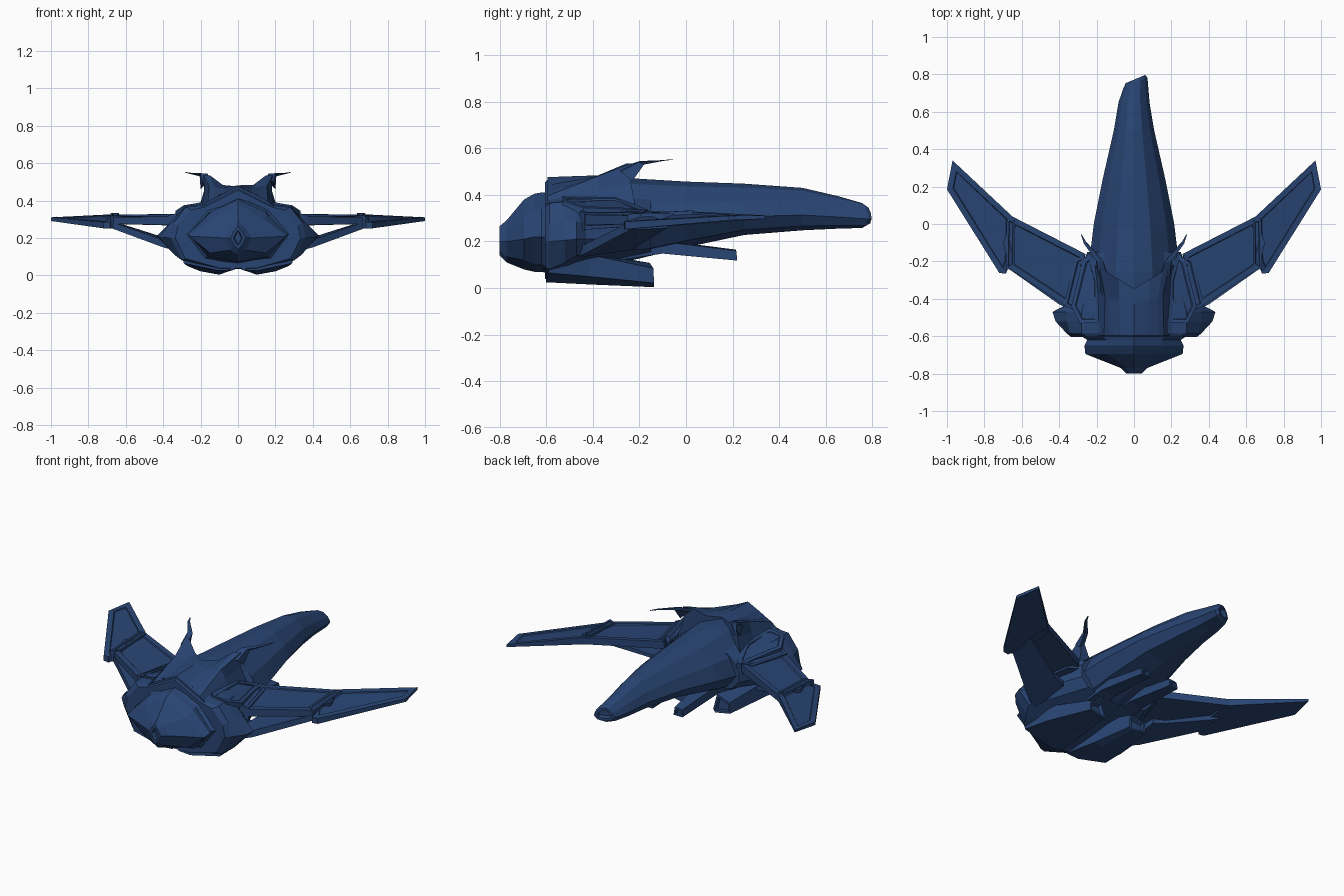
import bpy, bmesh

mat = bpy.data.materials.new("hull_blue")
mat.diffuse_color = (0.022, 0.06, 0.175, 1)


def loft(name, rings, mirror=False, panel=None):
    """Skin equal-sized rings of 3D points; panel=(cap, width, depth) insets an end cap."""
    bm = bmesh.new()
    vs = [[bm.verts.new(p) for p in r] for r in rings]
    n = len(rings[0])
    for a, b in zip(vs, vs[1:]):
        for i in range(n):
            j = (i + 1) % n
            bm.faces.new((a[i], a[j], b[j], b[i]))
    caps = [bm.faces.new(vs[0][::-1]), bm.faces.new(vs[-1])]
    bmesh.ops.recalc_face_normals(bm, faces=bm.faces)
    if panel:
        cap = caps[panel[0]]
        bmesh.ops.inset_region(bm, faces=[cap], thickness=panel[1], use_even_offset=True)
        bmesh.ops.inset_region(bm, faces=[cap], thickness=0.005, depth=panel[2])
    me = bpy.data.meshes.new(name)
    bm.to_mesh(me)
    bm.free()
    me.materials.append(mat)
    ob = bpy.data.objects.new(name, me)
    bpy.context.collection.objects.link(ob)
    if mirror:
        m = ob.modifiers.new("mirror", 'MIRROR')
        m.use_bisect_axis[0] = False
        m.use_mirror_merge = False
    return ob


def sym(y, half, shear=0.0):
    """Full ring from a half profile (x, z), top centre to bottom centre."""
    right = [(x, y + shear * x, z) for x, z in half]
    left = [(-x, y + shear * x, z) for x, z in half[-2:0:-1]]
    return right + left


def slab(name, pts, inset=0.03):
    """Mirrored plate from (x, y, z_bottom, z_top) corners with a recessed top panel."""
    return loft(name, [[(x, y, b) for x, y, b, t in pts],
                       [(x, y, t) for x, y, b, t in pts]], True, (1, inset, -0.006))


# long tapering tail hull, slightly skewed at its tip
shape = [(0, 1), (.4, .93), (.8, .66), (1, .36), (.72, .1), (0, 0)]
tail = []
for y, w, zt, zb in [(-.58, .25, .46, .07), (-.25, .245, .472, .115), (0, .215, .457, .175),
                     (.25, .165, .448, .228), (.5, .108, .43, .248), (.65, .083, .395, .255),
                     (.755, .064, .365, .258), (.775, .052, .35, .27)]:
    ring = sym(y, [(w * x, zb + (zt - zb) * z) for x, z in shape])
    if y > .7:
        ring = [(x + .008, yy + .42 * x, z) for x, yy, z in ring]
    tail.append(ring)
loft("tail_hull", tail, panel=(1, .014, -.03))

# faceted nose with a small diamond opening
loft("nose", [
    sym(-.80, [(0, .265), (.022, .235), (.04, .2), (.022, .165), (0, .14)]),
    sym(-.77, [(0, .29), (.04, .255), (.07, .2), (.04, .135), (0, .11)]),
    sym(-.695, [(0, .38), (.14, .30), (.26, .21), (.15, .12), (0, .08)]),
    sym(-.65, [(0, .405), (.15, .335), (.265, .22), (.16, .1), (0, .07)]),
    sym(-.62, [(0, .41), (.15, .34), (.25, .22), (.16, .1), (0, .07)]),
    sym(-.58, [(0, .41), (.18, .36), (.31, .22), (.2, .08), (0, .06)]),
], panel=(0, .014, -.03))

# wide collar body behind the nose
loft("collar_body", [
    sym(-.605, [(0, .455), (.18, .365), (.25, .35), (.32, .27), (.335, .2), (.28, .09), (.1, .04), (0, .04)]),
    sym(-.585, [(0, .472), (.2, .37), (.28, .365), (.345, .28), (.36, .2), (.3, .08), (.1, .035), (0, .035)]),
    sym(-.52, [(0, .474), (.2, .38), (.28, .37), (.36, .285), (.42, .205), (.34, .11), (.1, .05), (0, .05)]),
    sym(-.47, [(0, .474), (.2, .385), (.28, .37), (.36, .285), (.435, .21), (.36, .14), (.1, .06), (0, .06)]),
    sym(-.43, [(0, .474), (.2, .385), (.27, .365), (.34, .28), (.36, .21), (.33, .145), (.1, .07), (0, .07)]),
    sym(-.15, [(0, .45), (.18, .37), (.21, .34), (.25, .29), (.25, .22), (.2, .17), (.1, .14), (0, .14)]),
])

# saddle-shaped dorsal shell
loft("dorsal_shell", [
    sym(-.595, [(0, .476), (.07, .442), (.13, .41), (.16, .395), (.18, .38), (.2, .36), (.1, .3), (0, .3)]),
    sym(-.43, [(0, .482), (.08, .468), (.13, .478), (.155, .478), (.18, .42), (.205, .36), (.1, .3), (0, .3)], .3),
    sym(-.345, [(0, .476), (.08, .483), (.15, .535), (.185, .535), (.182, .45), (.21, .36), (.1, .3), (0, .3)], .6),
])

# swept horns on the shell corners
loft("horn", [
    [(.14, -.29, .515), (.19, -.28, .50), (.20, -.23, .46), (.15, -.24, .51)],
    [(.165, -.2, .545), (.20, -.2, .541), (.205, -.18, .53), (.18, -.18, .535)],
    [(.255, -.1, .549), (.268, -.105, .548), (.27, -.095, .546), (.26, -.09, .547)],
    [(.28, -.058, .553), (.283, -.059, .553), (.283, -.056, .551), (.28, -.055, .551)],
], True)

# shoulder armour over the wing roots, with an outer rail
slab("shoulder_plate", [(.19, -.53, .28, .392), (.29, -.53, .28, .375), (.335, -.44, .28, .345),
                        (.275, -.2, .28, .335), (.235, -.15, .28, .33), (.19, -.3, .28, .39)], .02)
slab("wing_root_rail", [(.29, -.47, .25, .34), (.375, -.435, .25, .322), (.315, -.19, .27, .325),
                        (.265, -.165, .27, .34)], .015)

# wings: inner panel, outer swept blade and the joint between them
slab("inner_wing", [(.28, -.46, .265, .318), (.37, -.435, .27, .315), (.665, -.24, .275, .312),
                    (.70, -.1, .28, .322), (.65, .04, .285, .325), (.26, -.16, .285, .33)])
slab("outer_wing", [(.655, -.2, .262, .315), (.685, -.265, .25, .285), (.72, -.262, .252, .285),
                    (1, .185, .291, .31), (.97, .34, .297, .312), (.65, .04, .285, .328)])
slab("wing_joint", [(.635, -.22, .252, .322), (.685, -.25, .25, .318),
                    (.68, .03, .28, .333), (.635, .02, .28, .333)], .012)

# slanted strut under each wing, leaving an open gap
loft("wing_strut", [
    [(.32, -.47, .13), (.32, -.22, .165), (.32, -.22, .195), (.32, -.47, .19)],
    [(.40, -.43, .15), (.40, -.2, .185), (.40, -.2, .205), (.40, -.43, .19)],
    [(.67, -.24, .25), (.67, -.08, .258), (.67, -.08, .29), (.67, -.24, .285)],
], True)

# belly pods: a broad forward pair and a slim rear pair
loft("forward_pod", [
    [(.02, -.6, .03), (.1, -.6, .025), (.29, -.59, .065), (.31, -.58, .15), (.02, -.6, .15)],
    [(.05, -.4, .022), (.1, -.4, .015), (.27, -.42, .05), (.26, -.4, .14), (.05, -.4, .15)],
    [(.085, -.14, .02), (.1, -.137, .004), (.2, -.137, .022), (.195, -.14, .085), (.1, -.155, .108)],
], True, (1, .012, -.02))
loft("rear_pod", [
    [(.03, -.35, .11), (.17, -.35, .11), (.18, -.35, .2), (.03, -.35, .22)],
    [(.05, -.1, .148), (.15, -.1, .148), (.15, -.1, .2), (.05, -.1, .205)],
    [(.07, .22, .118), (.13, .22, .118), (.125, .215, .16), (.075, .215, .165)],
], True, (1, .01, -.02))
